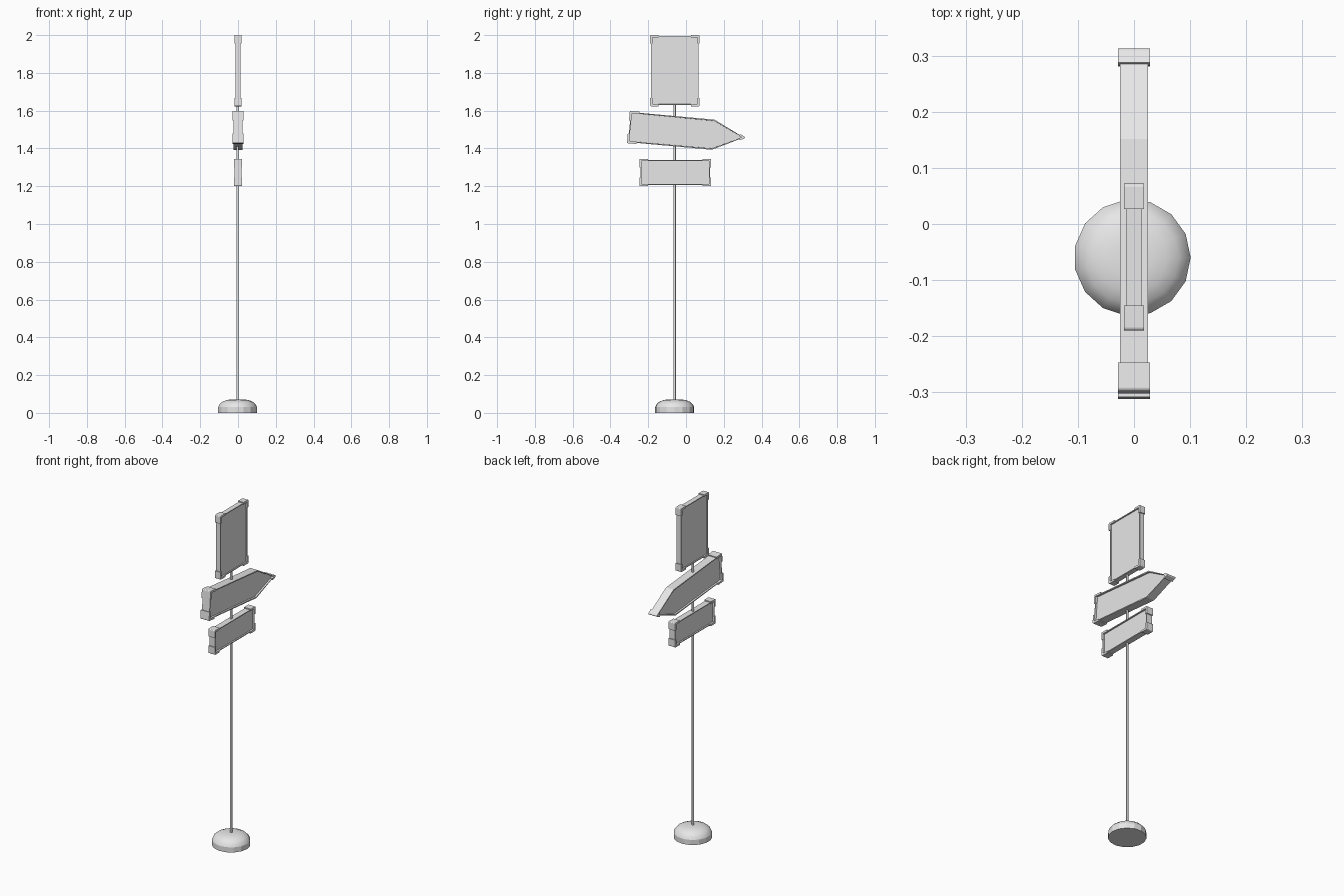
import bpy
import bmesh
import math
from mathutils import Vector, Matrix

cube = bpy.data.objects.get("Cube")
if cube:
    bpy.data.objects.remove(cube, do_unlink=True)

grey = bpy.data.materials.new("light grey")
grey.use_nodes = True
grey.diffuse_color = (0.8, 0.8, 0.8, 1)
grey.node_tree.nodes["Principled BSDF"].inputs["Base Color"].default_value = (0.8, 0.8, 0.8, 1)

POLE_X, POLE_Y = -0.003, -0.06


def finish(bm, name):
    bmesh.ops.recalc_face_normals(bm, faces=bm.faces[:])
    mesh = bpy.data.meshes.new(name)
    bm.to_mesh(mesh)
    bm.free()
    mesh.materials.append(grey)
    obj = bpy.data.objects.new(name, mesh)
    bpy.context.collection.objects.link(obj)
    return obj


def smooth(obj, degrees):
    bpy.ops.object.select_all(action="DESELECT")
    obj.select_set(True)
    bpy.context.view_layer.objects.active = obj
    bpy.ops.object.shade_smooth_by_angle(angle=math.radians(degrees))


def add_prism(bm, outline, half):
    """Extrude a (y, z) outline along x; return its two end caps."""
    back = bm.faces.new([bm.verts.new((-half, p.x, p.y)) for p in outline])
    ext = bmesh.ops.extrude_face_region(bm, geom=[back], use_keep_orig=True)
    moved = [v for v in ext["geom"] if isinstance(v, bmesh.types.BMVert)]
    bmesh.ops.translate(bm, verts=moved, vec=(2 * half, 0, 0))
    front = next(f for f in ext["geom"] if isinstance(f, bmesh.types.BMFace))
    return [back, front]


def bracket_outline(outline, i, arm, t):
    """L shape with a rounded outer corner, wrapped around one outline point."""
    p = outline[i]
    a = (outline[i - 1] - p).normalized()
    b = (outline[(i + 1) % len(outline)] - p).normalized()
    na = (a * a.dot(b) - b).normalized()
    nb = (b * a.dot(b) - a).normalized()
    sine = math.sqrt(1 - a.dot(b) ** 2)
    mid = (na + nb).normalized()
    return [p + a * arm + na * t, p + na * t, p + (na + mid).normalized() * t,
            p + mid * t, p + (nb + mid).normalized() * t, p + nb * t,
            p + b * arm + nb * t, p + b * arm - nb * t,
            p + (a + b) * (t / sine), p + a * arm - na * t]


def make_sign(name, outline, half, recess, brackets, extra=0.0035):
    # Panel sunk into a thin rim on both sides
    bm = bmesh.new()
    caps = add_prism(bm, outline, half)
    bmesh.ops.recalc_face_normals(bm, faces=bm.faces[:])
    for cap in caps:
        bmesh.ops.inset_region(bm, faces=[cap], thickness=0.007)
        bmesh.ops.inset_region(bm, faces=[cap], thickness=0.0005, depth=-recess)
    finish(bm, name + "_panel")
    # Corner brackets, a little thicker than the rim
    bm = bmesh.new()
    for i, arm in brackets.items():
        add_prism(bm, bracket_outline(outline, i, arm, 0.006), half + extra)
    finish(bm, name + "_corner_brackets")


def rectangle(y0, y1, z0, z1):
    return [Vector(p) for p in ((y0, z0), (y1, z0), (y1, z1), (y0, z1))]


# Domed base
rings = [(0.104, 0), (0.104, 0.030), (0.097, 0.045), (0.083, 0.058),
         (0.062, 0.067), (0.035, 0.072)]
SIDES = 15
bm = bmesh.new()
loops = []
for r, z in rings:
    angles = [2 * math.pi * k / SIDES for k in range(SIDES)]
    loops.append([bm.verts.new((POLE_X + r * math.cos(a), POLE_Y + r * math.sin(a), z))
                  for a in angles])
for low, high in zip(loops, loops[1:]):
    for k in range(SIDES):
        n = (k + 1) % SIDES
        bm.faces.new((low[k], low[n], high[n], high[k]))
bm.faces.new(loops[0])
bm.faces.new(loops[-1])
smooth(finish(bm, "domed_base"), 23)

# Pole
bm = bmesh.new()
bottom, top = 0.06, 1.66
bmesh.ops.create_cone(bm, cap_ends=True, segments=12, radius1=0.006, radius2=0.006,
                      depth=top - bottom,
                      matrix=Matrix.Translation((POLE_X, POLE_Y, (bottom + top) / 2)))
smooth(finish(bm, "pole"), 40)

# Signs
four = {i: 0.039 for i in range(4)}
make_sign("top_sign", rectangle(-0.184, 0.066, 1.629, 1.994), 0.0145, 0.006, four)
make_sign("lower_sign", rectangle(-0.241, 0.127, 1.206, 1.339), 0.018, 0.008, four)

# Tilted arrow sign, outlined about the middle of its left end
tilt = Matrix.Rotation(math.radians(-5.2), 2)
local = [(0, -0.08), (0.445, -0.08), (0.608, 0), (0.445, 0.08), (0, 0.08)]
arrow = [tilt @ Vector(p) + Vector((-0.299, 1.513)) for p in local]
make_sign("arrow_sign", arrow, 0.025, 0.010, {0: 0.045, 2: 0.025, 4: 0.045})
